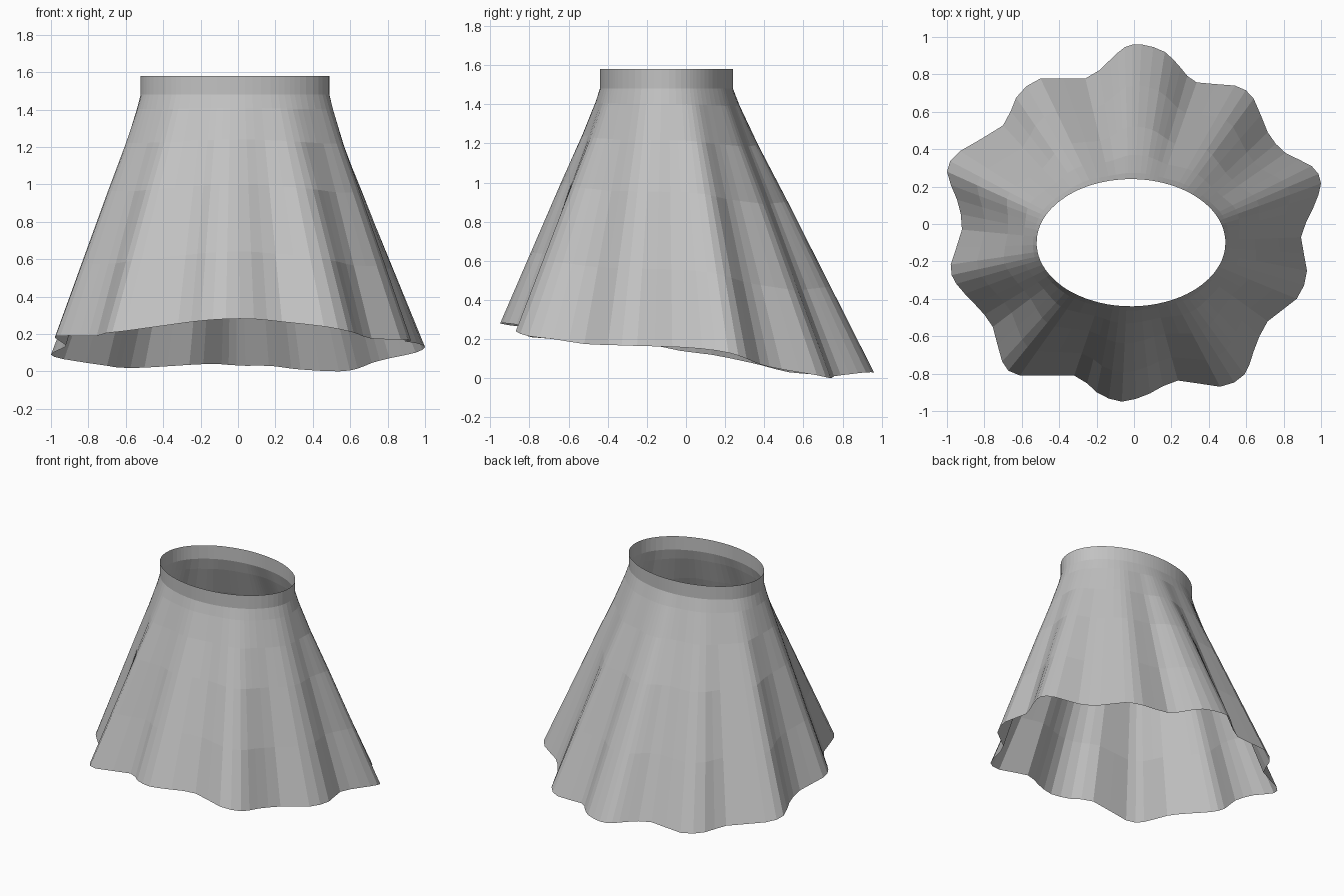
import bpy
import bmesh
from math import atan2, cos, sin
from mathutils import Vector

cube = bpy.data.objects.get("Cube")
if cube:
    bpy.data.objects.remove(cube, do_unlink=True)

# Fabric colour
fabric = bpy.data.materials.new("grey fabric")
fabric.use_nodes = True
grey = (0.54, 0.54, 0.54, 1)
fabric.diffuse_color = grey
fabric.node_tree.nodes["Principled BSDF"].inputs["Base Color"].default_value = grey

# Wavy hem control points, running clockwise from the back
HEM = [Vector(p) for p in (
    (.04, .96, .03), (.165, .92, .03), (.25, .835, .02), (.335, .757, .01),
    (.54, .74, 0), (.64, .67, .015), (.715, .49, .045), (.81, .38, .07),
    (.95, .31, .1), (1, .217, .13), (.957, .083, .15), (.893, -.07, .16),
    (.925, -.25, .165), (.87, -.4, .17), (.715, -.52, .175), (.64, -.68, .2),
    (.59, -.805, .215), (.46, -.87, .24), (.235, -.837, .265), (.085, -.906, .28),
    (-.065, -.95, .28), (-.2, -.9, .27), (-.32, -.81, .255), (-.61, -.81, .215),
    (-.705, -.735, .205), (-.755, -.55, .19), (-.85, -.43, .19), (-.95, -.32, .19),
    (-.98, -.217, .18), (-.92, -.03, .14), (-.946, .13, .12), (-1, .28, .09),
    (-.93, .39, .065), (-.7, .527, .03), (-.63, .676, .02), (-.5, .778, .02),
    (-.26, .778, .035), (-.13, .875, .04), (-.05, .945, .035))]

WAIST_CENTRE = Vector((-.016, -.1, 0))
WAIST_X, WAIST_Y = .505, .34
SEAM_Z, TOP_Z = 1.48, 1.58


def smooth_loop(points, steps):
    """Closed Catmull-Rom curve through the points."""
    n = len(points)
    loop = []
    for i in range(n):
        a, b, c, d = (points[(i + k) % n] for k in (-1, 0, 1, 2))
        for s in range(steps):
            t = s / steps
            loop.append(b + (c - a) * (t / 2)
                        + (2 * a - 5 * b + 4 * c - d) * (t * t / 2)
                        + (3 * b - a - 3 * c + d) * (t ** 3 / 2))
    return loop


def waist_point(hem_point, z):
    """Point on the oval waist that lies above a hem point."""
    d = hem_point - WAIST_CENTRE
    angle = atan2(d.y * 1.2, d.x)
    return WAIST_CENTRE + Vector((WAIST_X * cos(angle), WAIST_Y * sin(angle), z))


def loft(name, rings):
    """Open sheet through a stack of closed rings, top to bottom."""
    bm = bmesh.new()
    rows = [[bm.verts.new(p) for p in ring] for ring in rings]
    n = len(rows[0])
    for upper, lower in zip(rows, rows[1:]):
        for i in range(n):
            j = (i + 1) % n
            bm.faces.new((upper[i], upper[j], lower[j], lower[i]))
    mesh = bpy.data.meshes.new(name)
    bm.to_mesh(mesh)
    bm.free()
    mesh.materials.append(fabric)
    obj = bpy.data.objects.new(name, mesh)
    bpy.context.collection.objects.link(obj)
    return obj


hem = smooth_loop(HEM, 2)
seam = [waist_point(p, SEAM_Z) for p in hem]
top = [waist_point(p, TOP_Z) for p in hem]

# Waistband: straight oval band
loft("waistband", [top, seam])

# Skirt: (drop, spread) fractions from the seam to the hem
FLARE = ((0, 0), (.06, .047), (.2, .18), (.4, .39), (.7, .695), (1, 1))
rings = []
for drop, spread in FLARE:
    ring = []
    for w, h in zip(seam, hem):
        p = w.lerp(h, spread)
        p.z = w.z + (h.z - w.z) * drop
        ring.append(p)
    rings.append(ring)
loft("flared_skirt", rings)
